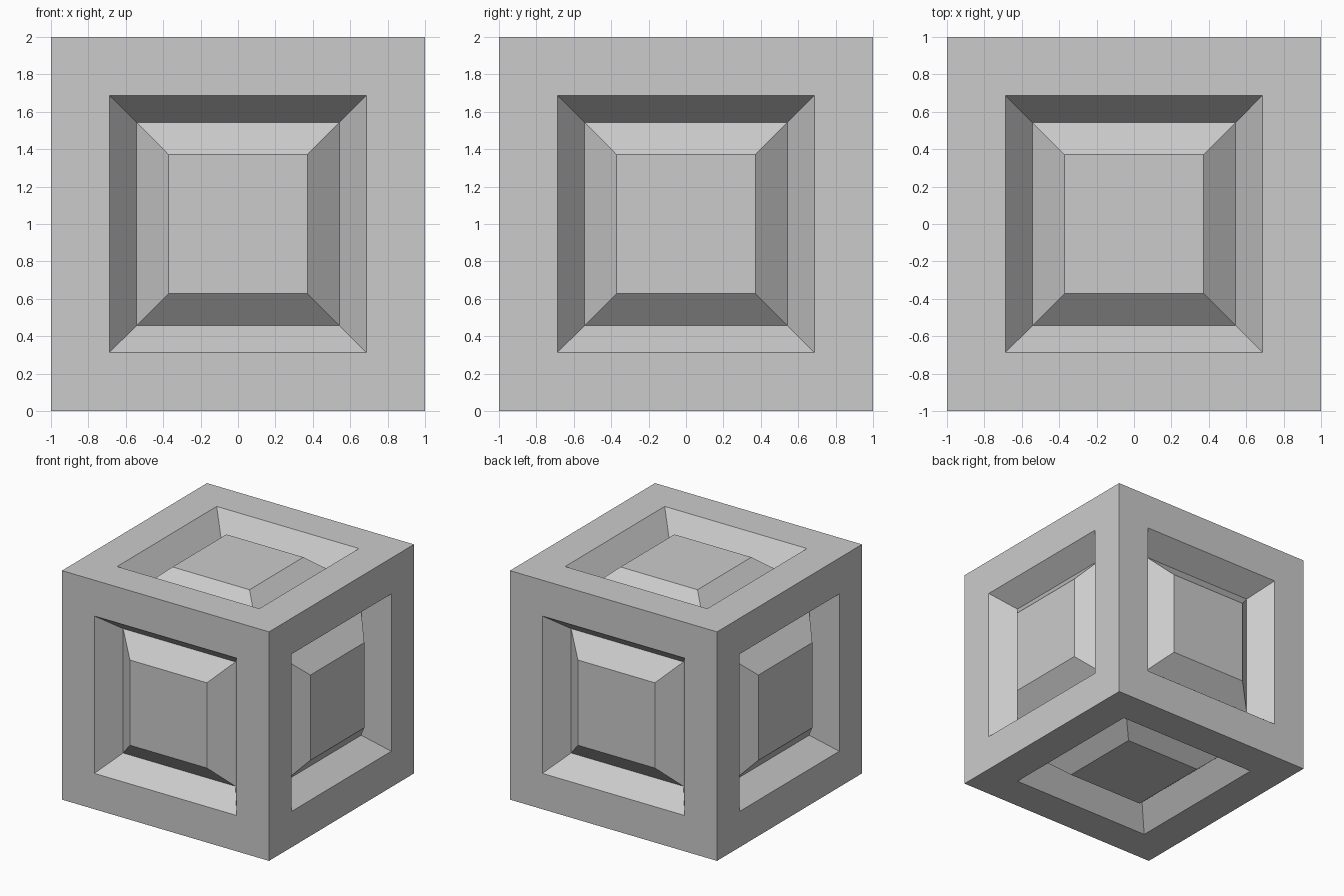
import bpy, bmesh
from mathutils import Matrix

if "Cube" in bpy.data.objects:
    bpy.data.objects.remove(bpy.data.objects["Cube"])

bm = bmesh.new()
bmesh.ops.create_cube(bm, size=2.0, matrix=Matrix.Translation((0, 0, 1)))
panels = bm.faces[:]

# On all six sides: flat frame, sloped recess, raised centre panel
for thickness, depth in ((0.313, 0.0), (0.144, -0.19), (0.171, 0.15)):
    bmesh.ops.inset_individual(bm, faces=panels, thickness=thickness,
                               depth=depth, use_even_offset=True)

mesh = bpy.data.meshes.new("panelled_crate")
bm.to_mesh(mesh)
bm.free()
crate = bpy.data.objects.new("panelled_crate", mesh)
bpy.context.collection.objects.link(crate)
